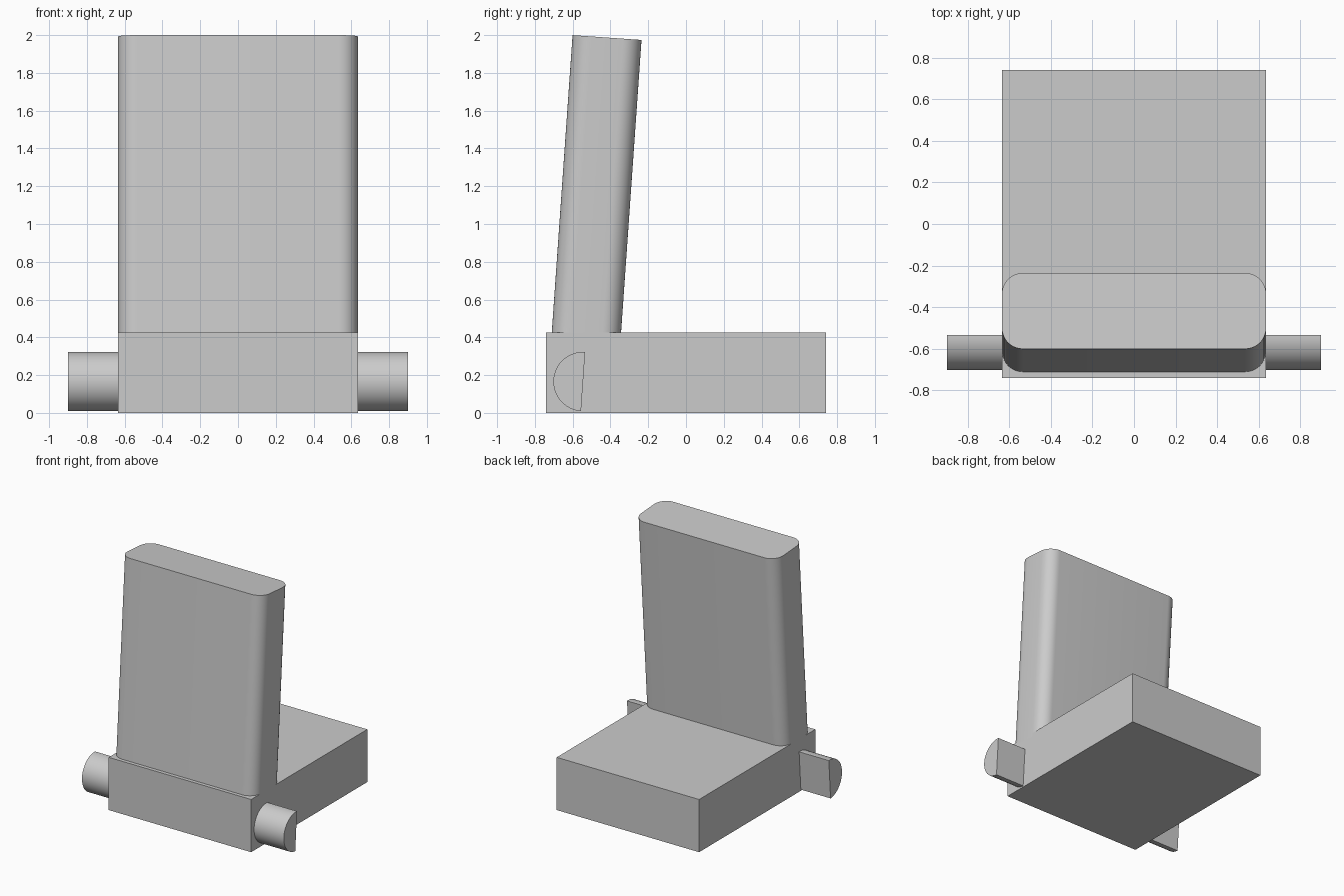
import bpy, bmesh, math
from mathutils import Matrix, Vector

cube = bpy.data.objects.get("Cube")
if cube:
    bpy.data.objects.remove(cube, do_unlink=True)

grey = bpy.data.materials.new("plain_grey")
grey.use_nodes = True
COLOUR = (0.6, 0.6, 0.6, 1)
grey.diffuse_color = COLOUR
grey.node_tree.nodes["Principled BSDF"].inputs["Base Color"].default_value = COLOUR

LEAN = math.radians(-4)


def arc(cx, cy, radius, start, end, steps):
    """Points on a circular arc, angles in degrees."""
    angles = [math.radians(start + (end - start) * i / steps) for i in range(steps + 1)]
    return [(cx + radius * math.cos(a), cy + radius * math.sin(a)) for a in angles]


def prism(name, outline, length, matrix):
    """Extrude a flat outline along its local z, then place it."""
    bm = bmesh.new()
    face = bm.faces.new([bm.verts.new((x, y, 0)) for x, y in outline])
    side = bmesh.ops.extrude_face_region(bm, geom=[face])["geom"]
    verts = [v for v in side if isinstance(v, bmesh.types.BMVert)]
    bmesh.ops.translate(bm, verts=verts, vec=(0, 0, length))
    bmesh.ops.transform(bm, matrix=matrix, verts=bm.verts)
    bmesh.ops.recalc_face_normals(bm, faces=bm.faces)
    mesh = bpy.data.meshes.new(name)
    bm.to_mesh(mesh)
    bm.free()
    mesh.materials.append(grey)
    obj = bpy.data.objects.new(name, mesh)
    bpy.context.collection.objects.link(obj)
    bpy.ops.object.select_all(action="DESELECT")
    obj.select_set(True)
    bpy.context.view_layer.objects.active = obj
    bpy.ops.object.shade_smooth_by_angle(angle=math.radians(30))
    return obj


# Square seat block
W, D = 0.635, 0.74
prism("seat", [(-W, -D), (W, -D), (W, D), (-W, D)], 0.425, Matrix())

# Leaning backrest with rounded upright edges
R, T = 0.1, 0.183
backrest = []
for sx, sy, start in ((1, 1, 0), (-1, 1, 90), (-1, -1, 180), (1, -1, 270)):
    backrest += arc(sx * (W - R), sy * (T - R), R, start, start + 90, 10)
height = 1.59
lean = Matrix.Rotation(LEAN, 4, "X")
top_centre = Vector((0, -0.418, 1.987))
prism("backrest", backrest, height,
      Matrix.Translation(top_centre) @ lean @ Matrix.Translation((0, 0, -height)))

# Half-round bar ends, rounded towards the front
along_x = Matrix(((0, 0, 1, 0), (1, 0, 0, 0), (0, 1, 0, 0), (0, 0, 0, 1)))
half_round = arc(0, 0, 0.157, 90, 270, 32)
for name, x in (("left_bar", W - 0.03), ("right_bar", -0.9)):
    prism(name, half_round, 0.93 - W,
          Matrix.Translation((x, -0.545, 0.166)) @ lean @ along_x)
